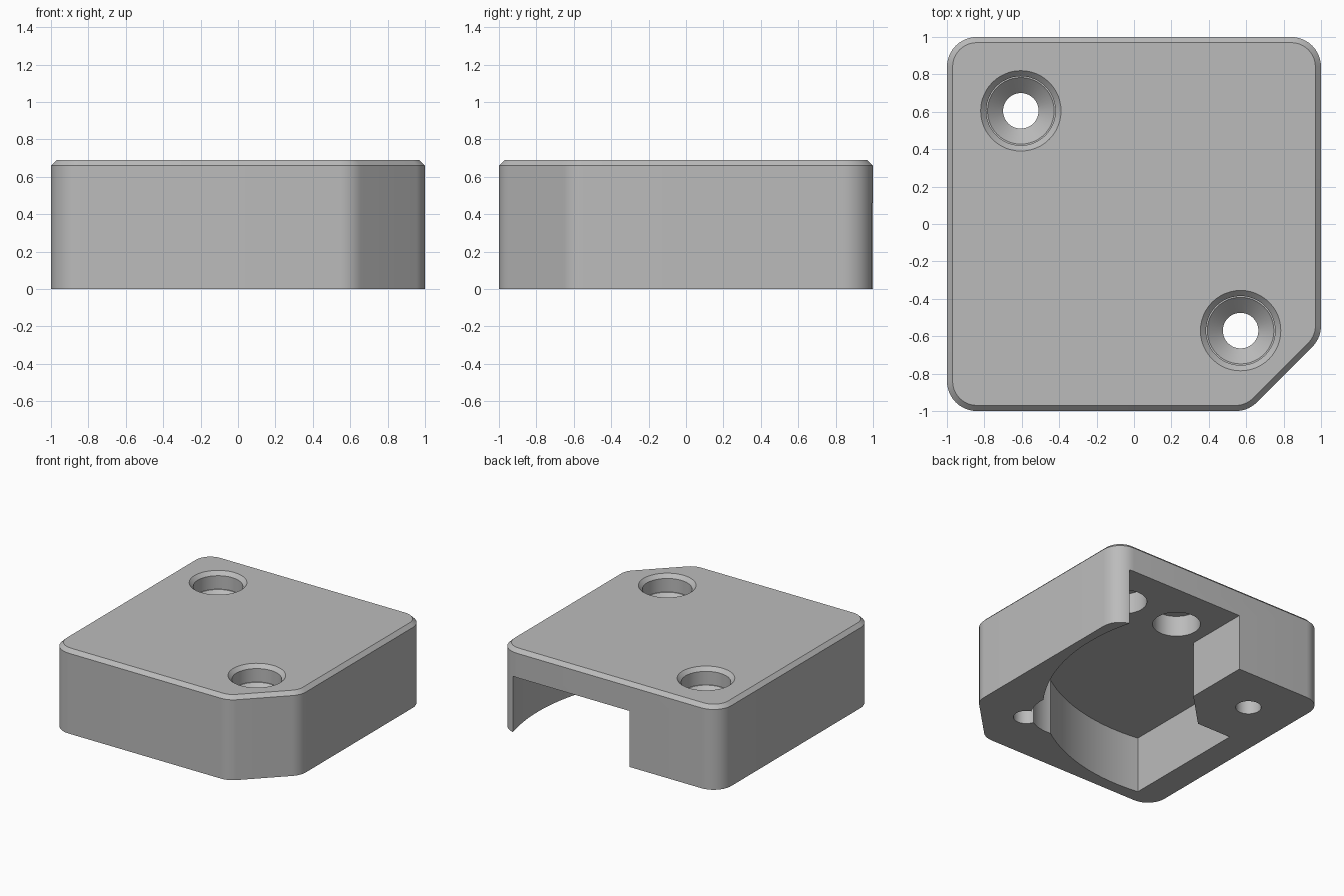
import bpy, bmesh, math
from mathutils import Vector

cube = bpy.data.objects.get("Cube")
if cube:
    bpy.data.objects.remove(cube, do_unlink=True)

HEIGHT, CEILING, BEVEL = 0.69, 0.46, 0.03

grey = bpy.data.materials.new("plain grey")
grey.use_nodes = True
colour = (0.5, 0.5, 0.5, 1)
grey.diffuse_color = colour
grey.node_tree.nodes["Principled BSDF"].inputs["Base Color"].default_value = colour


def fillet(corners, radius, steps=10):
    """Round every corner of a 2D outline."""
    pts = []
    for i, corner in enumerate(corners):
        p = Vector(corner)
        a = (Vector(corners[i - 1]) - p).normalized()
        b = (Vector(corners[(i + 1) % len(corners)]) - p).normalized()
        half = a.angle(b) / 2
        centre = p + (a + b).normalized() * radius / math.sin(half)
        start = p + a * radius / math.tan(half) - centre
        end = p + b * radius / math.tan(half) - centre
        for k in range(steps + 1):
            t = k / steps
            angle = math.pi - 2 * half
            pts.append(centre + (start * math.sin((1 - t) * angle)
                                 + end * math.sin(t * angle)) / math.sin(angle))
    return pts


def arc(cx, cy, r, start, end, steps):
    return [(cx + r * math.cos(start + (end - start) * k / steps),
             cy + r * math.sin(start + (end - start) * k / steps))
            for k in range(steps + 1)]


def make_object(name, bm):
    bmesh.ops.recalc_face_normals(bm, faces=bm.faces[:])
    mesh = bpy.data.meshes.new(name)
    bm.to_mesh(mesh)
    bm.free()
    obj = bpy.data.objects.new(name, mesh)
    bpy.context.collection.objects.link(obj)
    mesh.materials.append(grey)
    return obj


def prism(name, outline, z0, z1, bevel=0):
    bm = bmesh.new()
    base = bm.faces.new([bm.verts.new((p[0], p[1], z0)) for p in outline])
    ext = bmesh.ops.extrude_face_region(bm, geom=[base])["geom"]
    top = [g for g in ext if isinstance(g, bmesh.types.BMVert)]
    bmesh.ops.translate(bm, verts=top, vec=(0, 0, z1 - z0))
    if bevel:
        rim = [e for e in bm.edges if all(v in top for v in e.verts)]
        bmesh.ops.bevel(bm, geom=rim, offset=bevel, segments=1, affect='EDGES')
    return make_object(name, bm)


def lathe(name, x, y, profile, sides=48):
    """Solid of revolution from (radius, z) pairs, capped at both ends."""
    bm = bmesh.new()
    rings = [[bm.verts.new((px, py, z)) for px, py in
              arc(x, y, r, 0, 2 * math.pi, sides)[:-1]] for r, z in profile]
    for low, high in zip(rings, rings[1:]):
        for i in range(sides):
            j = (i + 1) % sides
            bm.faces.new((low[i], low[j], high[j], high[i]))
    bm.faces.new(rings[0])
    bm.faces.new(rings[-1])
    return make_object(name, bm)


# Rounded block with one clipped corner and a chamfered top rim
block = prism("cover_block",
              fillet([(-1, -1), (0.61, -1), (1, -0.61), (1, 1), (-1, 1)], 0.16),
              0, HEIGHT, BEVEL)

# Pocket open to the back, with a large curved wall
sweep = arc(-0.57, 0.6, 1.5, -math.acos(-0.14), math.asin(1 / 3), 48)
cutters = [prism("pocket_cutter",
                 [(-0.185, 1.1), (-0.185, 0.467), (-0.473, 0.178), (-0.78, 0.178)] + sweep,
                 -0.1, CEILING),
           lathe("relief_cutter", 0.315, -0.315, [(0.325, -0.1), (0.325, CEILING)], 64)]

# Round blind recesses in the pocket ceiling
for x in (0.09, 0.61):
    cutters.append(lathe("recess_cutter", x, 0.6, [(0.178, 0.3), (0.178, 0.63)]))

# Countersunk screw holes
screw = [(0.095, -0.1), (0.095, 0.47), (0.178, 0.55), (0.185, 0.55),
         (0.185, HEIGHT - BEVEL), (0.215, HEIGHT), (0.215, HEIGHT + 0.1)]
for x, y in ((-0.605, 0.605), (0.57, -0.57)):
    cutters.append(lathe("screw_cutter", x, y, screw))

# Cut everything out, then drop the cutters
bpy.context.view_layer.objects.active = block
for cutter in cutters:
    cutter.hide_render = True
    mod = block.modifiers.new("cut", 'BOOLEAN')
    mod.operation = 'DIFFERENCE'
    mod.solver = 'EXACT'
    mod.object = cutter
    bpy.ops.object.modifier_apply(modifier=mod.name)
    bpy.data.objects.remove(cutter, do_unlink=True)

bpy.ops.object.select_all(action='DESELECT')
block.select_set(True)
bpy.ops.object.shade_smooth_by_angle(angle=math.radians(30))
